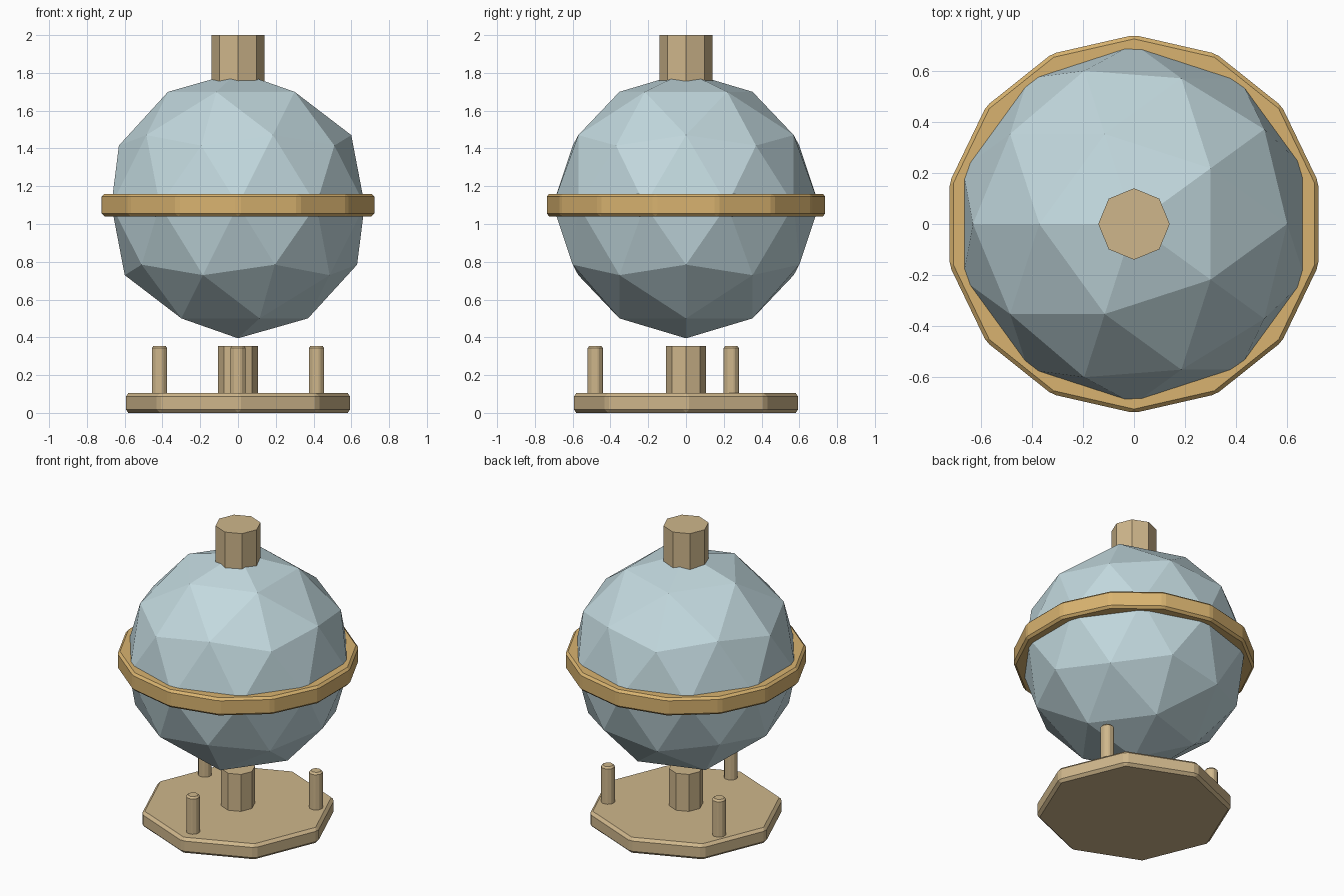
import bpy
import math

cube = bpy.data.objects.get("Cube")
if cube:
    bpy.data.objects.remove(cube, do_unlink=True)


def make_material(name, color):
    mat = bpy.data.materials.new(name)
    mat.use_nodes = True
    mat.diffuse_color = (*color, 1)
    mat.node_tree.nodes["Principled BSDF"].inputs["Base Color"].default_value = (*color, 1)
    return mat


tan = make_material("tan metal", (0.62, 0.47, 0.26))
gold = make_material("gold", (0.69, 0.45, 0.16))
glass = make_material("pale blue glass", (0.54, 0.69, 0.73))


def cylinder(name, sides, radius, bottom, top, mat, x=0, y=0, bevel=0):
    """Flat-sided upright cylinder with optional chamfered edges."""
    bpy.ops.mesh.primitive_cylinder_add(
        vertices=sides, radius=radius, depth=top - bottom,
        location=(x, y, (bottom + top) / 2))
    obj = bpy.context.object
    obj.name = name
    obj.data.materials.append(mat)
    if bevel:
        mod = obj.modifiers.new("chamfer", "BEVEL")
        mod.width = bevel
        mod.segments = 1
        mod.limit_method = "NONE"
    return obj


# Octagonal foot plate and central post
cylinder("base_plate", 8, 0.6, 0, 0.105, tan, bevel=0.018)
cylinder("center_post", 8, 0.105, 0.09, 0.355, tan)

# Three pins spaced evenly around the post
for i in range(3):
    angle = math.radians(-90 + 120 * i)
    cylinder(f"pin_{i + 1}", 8, 0.045, 0.09, 0.355, tan,
             0.48 * math.cos(angle), 0.48 * math.sin(angle), bevel=0.012)

# Faceted globe
bpy.ops.mesh.primitive_ico_sphere_add(
    subdivisions=2, radius=0.705, location=(0, 0, 1.1),
    rotation=(0, 0, math.pi))
globe = bpy.context.object
globe.name = "globe"
globe.data.materials.append(glass)

# Band around the middle and the stem on top
cylinder("equator_band", 14, 0.74, 1.04, 1.16, gold, bevel=0.015)
cylinder("top_stem", 8, 0.14, 1.7, 2.0, tan)
